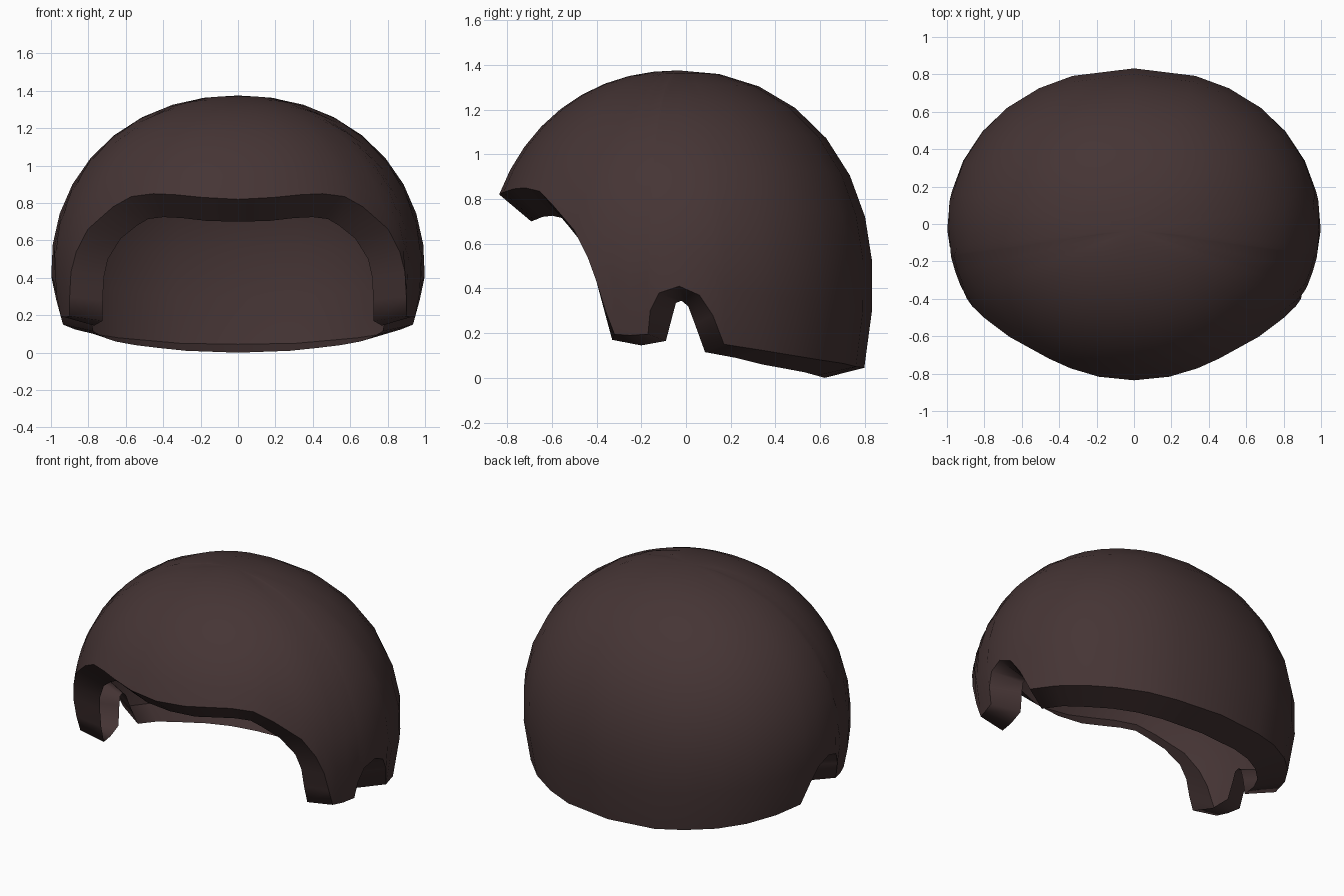
import bpy, bmesh, math
from mathutils import Vector

if "Cube" in bpy.data.objects:
    bpy.data.objects.remove(bpy.data.objects["Cube"])

P = 2.12                      # slightly squared ellipsoid
CY, CZ = -0.033, 0.43         # dome centre
OUTER = (1.0, 0.868, 0.945, 1.2)   # x, y, z up, z down radii
INNER = (0.81, 0.70, 0.74, 1.1)    # where the folded-in rim ends
ROWS = 9

# Rim of the right half, front to back: ('x' or 'y' coordinate, height)
FRONT_OUT = [(0, .82), (.2, .83), (.36, .845), (.48, .85), (.60, .835), (.70, .78)]
FRONT_IN = [(0, .70), (.17, .705), (.30, .72), (.40, .725), (.48, .715), (.54, .68)]
SIDE_OUT = [(-.50, .66), (-.44, .54), (-.40, .43), (-.36, .30), (-.32, .195),
            (-.25, .19), (-.17, .195), (-.16, .30), (-.12, .38), (-.03, .41),
            (.06, .37), (.12, .28), (.17, .15), (.33, .125), (.48, .10),
            (.60, .08), (.70, .065), (.76, .05)]
SIDE_IN = [(-.47, .61), (-.41, .50), (-.38, .40), (-.36, .28), (-.33, .17),
           (-.20, .145), (-.09, .165), (-.06, .28), (-.045, .335), (-.02, .345),
           (.01, .32), (.04, .24), (.085, .115), (.22, .09), (.34, .06),
           (.45, .04), (.53, .025), (.585, .01)]


def third(a, b):
    return max(0.0, 1 - abs(a) ** P - abs(b) ** P) ** (1 / P)


def rim_dirs(front, side, back_z, rad):
    """Rim points as (azimuth, latitude) in the unit space of the dome."""
    def wz(z):
        return (z - CZ) / (rad[2] if z > CZ else rad[3])
    pts = []
    for x, z in front:
        u, w = x / rad[0], wz(z)
        pts.append((u, -third(u, w), w))
    for y, z in side:
        v, w = (y - CY) / rad[1], wz(z)
        pts.append((third(v, w), v, w))
    w = wz(back_z)
    pts.append((0, third(0, w), w))
    half = [(math.atan2(u, -v), math.atan2(w, math.hypot(u, v))) for u, v, w in pts]
    return half + [(-a, p) for a, p in half[-2:0:-1]]


def dome_point(a, phi, rad):
    d = (math.sin(a) * math.cos(phi), -math.cos(a) * math.cos(phi), math.sin(phi))
    n = sum(abs(c) ** P for c in d) ** (1 / P)
    u, v, w = (c / n for c in d)
    # Narrow slightly towards the face and the lower edge
    taper = 1 - 0.07 * max(0, -v) - 0.09 * max(0, -w) if rad is OUTER else 1
    return Vector((u * rad[0] * taper, CY + v * rad[1],
                   CZ + w * (rad[2] if w > 0 else rad[3])))


bm = bmesh.new()

# Dome: columns running from the crown down to the rim
crown = bm.verts.new(dome_point(0, math.pi / 2, OUTER))
cols = [[bm.verts.new(dome_point(a, math.pi / 2 + (p - math.pi / 2) * k / ROWS, OUTER))
         for k in range(1, ROWS + 1)]
        for a, p in rim_dirs(FRONT_OUT, SIDE_OUT, .045, OUTER)]
n = len(cols)
for i, c in enumerate(cols):
    d = cols[(i + 1) % n]
    bm.faces.new((crown, c[0], d[0]))
    for k in range(ROWS - 1):
        bm.faces.new((c[k], c[k + 1], d[k + 1], d[k]))

# Rim folded inwards; the cap is hollow behind it
in_rim = [bm.verts.new(dome_point(a, p, INNER))
          for a, p in rim_dirs(FRONT_IN, SIDE_IN, 0.0, INNER)]
for i, c in enumerate(cols):
    j = (i + 1) % n
    bm.faces.new((c[-1], in_rim[i], in_rim[j], cols[j][-1]))
    bm.edges.get((c[-1], cols[j][-1])).smooth = False
for f in bm.faces:
    f.smooth = True

mesh = bpy.data.meshes.new("hair_cap")
bm.to_mesh(mesh)
bm.free()
hair = bpy.data.objects.new("hair_cap", mesh)
bpy.context.collection.objects.link(hair)

mat = bpy.data.materials.new("dark brown")
mat.diffuse_color = (0.06, 0.035, 0.035, 1)
mat.use_nodes = True
mat.node_tree.nodes["Principled BSDF"].inputs["Base Color"].default_value = mat.diffuse_color
mesh.materials.append(mat)
